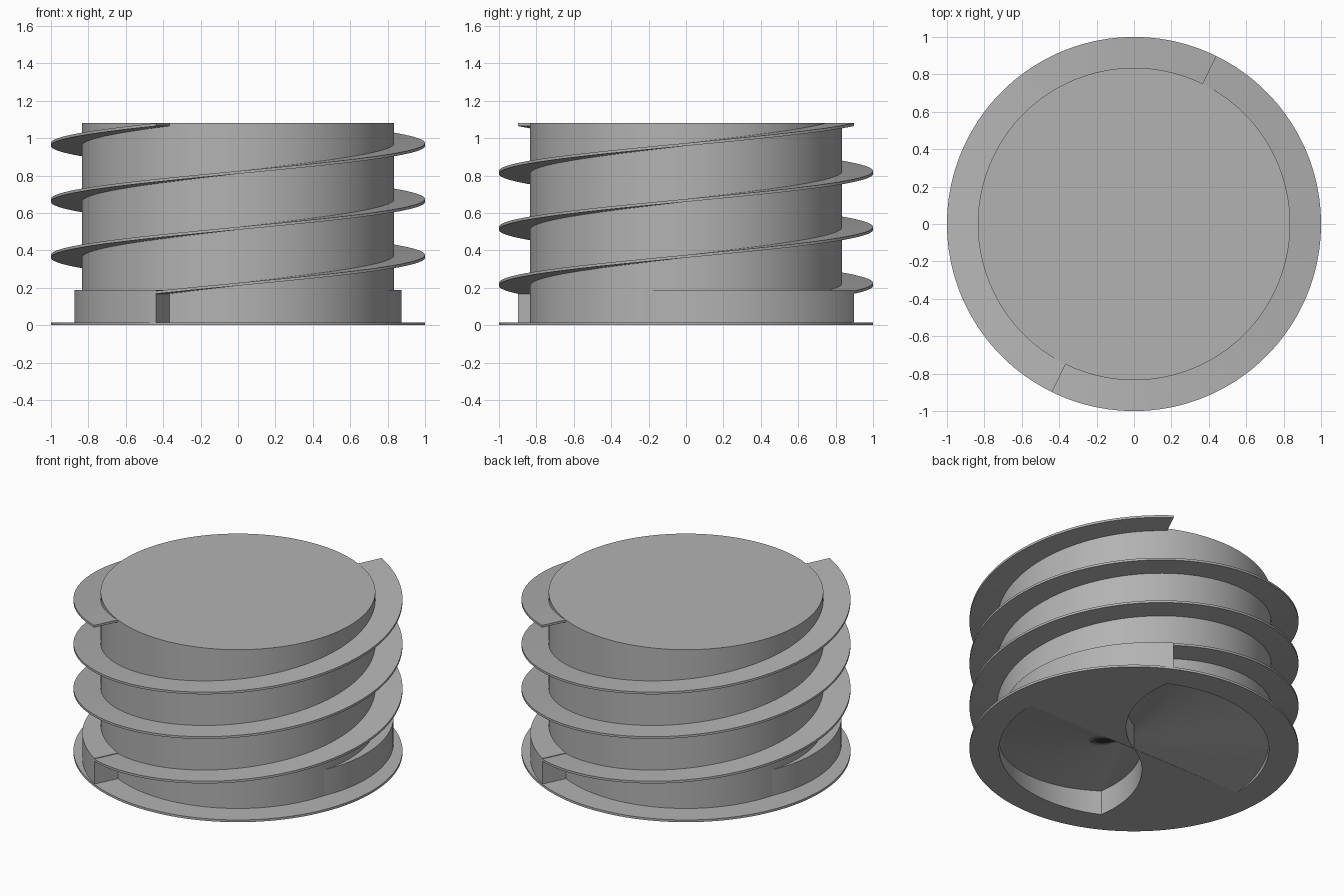
import bpy
import bmesh
from math import radians, cos, sin, pi

# Remove the default cube only
cube = bpy.data.objects.get("Cube")
if cube:
    bpy.data.objects.remove(cube, do_unlink=True)

HEIGHT = 1.08         # full height
CORE_R = 0.835        # radius of the screw core
PLATE = 0.015         # thickness of base plate and flights
START = -116          # angle where each flight begins
STEP = 2              # degrees per segment
POCKET_R = 0.82       # radius of the scoop pockets
POCKET_H = 0.165      # depth of the scoop pockets
COLLAR_TOP = 0.187

grey = bpy.data.materials.new("Plain Grey")
grey.use_nodes = True
colour = (0.45, 0.45, 0.45, 1)
grey.diffuse_color = colour
grey.node_tree.nodes["Principled BSDF"].inputs["Base Color"].default_value = colour


def sweep(name, stations, ring=False, turn=0):
    """Join (angle, [(radius, z), ...]) sections around the z axis."""
    bm = bmesh.new()
    rows = []
    for angle, section in stations:
        a = radians(angle + turn)
        rows.append([bm.verts.new((r * cos(a), r * sin(a), z)) for r, z in section])
    pairs = list(zip(rows, rows[1:]))
    if ring:
        pairs.append((rows[-1], rows[0]))
    for a, b in pairs:
        n = len(a)
        for i in range(n - 1 if ring else n):
            j = (i + 1) % n
            bm.faces.new((a[i], b[i], b[j], a[j]))
    if not ring:
        bm.faces.new(rows[0])
        bm.faces.new(rows[-1])
    bmesh.ops.remove_doubles(bm, verts=bm.verts, dist=1e-5)
    bmesh.ops.dissolve_degenerate(bm, edges=bm.edges, dist=1e-5)
    bmesh.ops.recalc_face_normals(bm, faces=bm.faces)
    mesh = bpy.data.meshes.new(name)
    bm.to_mesh(mesh)
    bm.free()
    mesh.materials.append(grey)
    obj = bpy.data.objects.new(name, mesh)
    bpy.context.collection.objects.link(obj)
    bpy.ops.object.select_all(action="DESELECT")
    obj.select_set(True)
    bpy.context.view_layer.objects.active = obj
    bpy.ops.object.shade_smooth_by_angle(angle=radians(30))
    return obj


def pocket_radius(u):
    """Outer wall of a scoop pocket, then its curved end wall back to the axis."""
    if u <= -START:
        return POCKET_R
    return max(0, 1.42 * cos(radians(min(u - 61.2, 90))))


# Screw core and base plate, with two ramped scoop pockets underneath
body = []
for angle in range(0, 360, STEP):
    u = -angle % 180
    r = pocket_radius(u)
    h = POCKET_H * min(1, u / -START) if r > 0 else 0
    body.append((angle, [(0, h), (r, h), (r, 0), (1, 0), (1, PLATE),
                         (CORE_R, PLATE), (CORE_R, HEIGHT), (0, HEIGHT)]))
sweep("screw_core", body, ring=True)

# Two-start flights, one and a half turns each
TURN = 540
flight = []
for t in range(0, TURN + 1, STEP):
    z = 0.183 + (HEIGHT - 0.183) * t / TURN
    flight.append((START + t, [(POCKET_R, z - PLATE), (1, z - PLATE), (1, z), (POCKET_R, z)]))

# Spiral collars swelling from the core to the plate rim, ending at a flight start
SPAN = 80
collar = []
for t in range(0, SPAN + 1, STEP):
    r = CORE_R + (0.998 - CORE_R) * t / SPAN
    collar.append((START - SPAN + t, [(POCKET_R, PLATE), (r, PLATE),
                                      (r, COLLAR_TOP), (POCKET_R, COLLAR_TOP)]))

for side, turn in (("front", 0), ("back", 180)):
    sweep(side + "_flight", flight, turn=turn)
    sweep(side + "_collar", collar, turn=turn)
